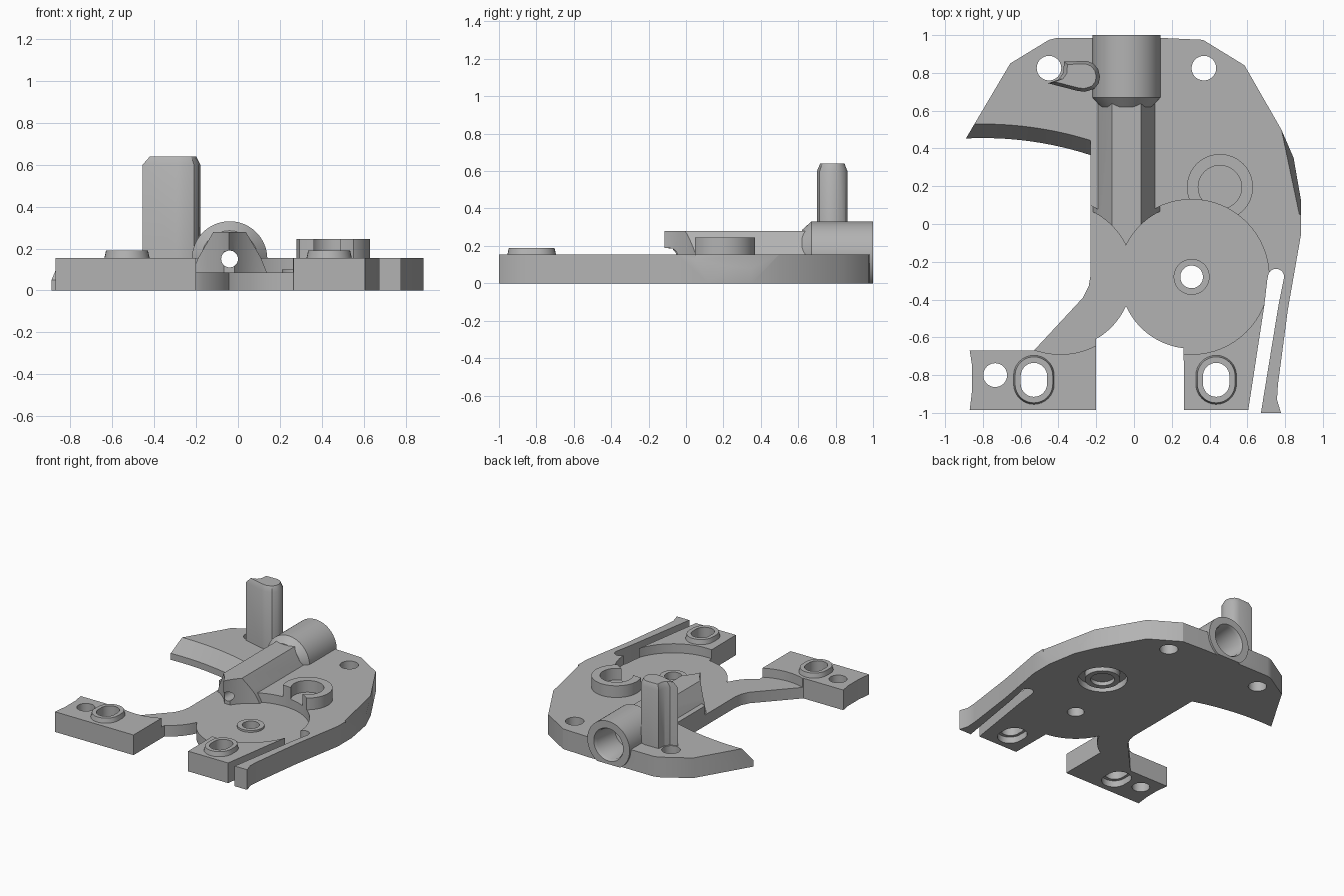
import bpy, bmesh
from math import sin, cos, pi, sqrt
from mathutils import Vector

if "Cube" in bpy.data.objects:
    bpy.data.objects.remove(bpy.data.objects["Cube"])

grey = bpy.data.materials.new("plain grey")
grey.use_nodes = True
grey.diffuse_color = (0.45, 0.45, 0.45, 1)
grey.node_tree.nodes["Principled BSDF"].inputs["Base Color"].default_value = grey.diffuse_color


def loft(name, rings):
    """Skin a stack of equal-length rings and cap both ends."""
    bm = bmesh.new()
    loops = [[bm.verts.new(p) for p in ring] for ring in rings]
    n = len(loops[0])
    for a, b in zip(loops, loops[1:]):
        for i in range(n):
            bm.faces.new((a[i], a[(i + 1) % n], b[(i + 1) % n], b[i]))
    bm.faces.new(loops[0])
    bm.faces.new(loops[-1])
    bmesh.ops.recalc_face_normals(bm, faces=bm.faces)
    mesh = bpy.data.meshes.new(name)
    bm.to_mesh(mesh)
    bm.free()
    mesh.materials.append(grey)
    obj = bpy.data.objects.new(name, mesh)
    bpy.context.collection.objects.link(obj)
    return obj


def prism(name, pts, z0, z1, top=None):
    return loft(name, [[(x, y, z0) for x, y in pts], [(x, y, z1) for x, y in top or pts]])


def arc(cx, cy, r, a0, a1, n=24):
    return [(cx + r * cos(a0 + (a1 - a0) * i / n), cy + r * sin(a0 + (a1 - a0) * i / n))
            for i in range(n + 1)]


def circle(cx, cy, r, n=64):
    return arc(cx, cy, r, 0, 2 * pi, n)[:-1]


def stadium(cx, cy, r, half):
    return arc(cx, cy + half, r, 0, pi, 16) + arc(cx, cy - half, r, pi, 2 * pi, 16)


def tube_y(name, stations):
    """Round solid along y on the barrel axis, from (y, radius) stations."""
    return loft(name, [[(x, y, z) for x, z in circle(AXIS_X, AXIS_Z, r)] for y, r in stations])


def box(x0, x1, y0, y1, z0, z1):
    return prism("cutter", [(x0, y0), (x1, y0), (x1, y1), (x0, y1)], z0, z1)


def cut(obj, *cutters):
    for c in cutters:
        mod = obj.modifiers.new("cut", 'BOOLEAN')
        mod.operation, mod.solver, mod.object = 'DIFFERENCE', 'EXACT', c
        bpy.context.view_layer.objects.active = obj
        bpy.ops.object.modifier_apply(modifier=mod.name)
        bpy.data.objects.remove(c)


def hole(pts, z0=-0.1, z1=0.5):
    return prism("cutter", pts, z0, z1)


TOP, FLOOR = 0.155, 0.085
AXIS_X, AXIS_Z = -0.04, 0.15
LEFT_GEAR, RIGHT_GEAR = (-0.39, -0.28), (0.305, -0.28)
FEET = [(-0.53, -0.825), (0.435, -0.825)]


def bore():
    return tube_y("cutter", [(-0.3, 0.04), (0.74, 0.04), (0.76, 0.115), (0.98, 0.115), (1.05, 0.15)])


def wing_arc(r):
    xs = [-0.23 - 0.66 * i / 16 for i in range(17)]
    return [(x, -1.39 + sqrt(r * r - (x + 0.8) ** 2)) for x in xs]


# Base plate outline, counter-clockwise from the right-rear foot corner
outline = [(-0.87, -0.985), (-0.2, -0.985), (-0.2, -0.607)]
outline += arc(*LEFT_GEAR, 0.38, -1.0, -0.42, 10)
outline += arc(*RIGHT_GEAR, 0.38, pi + 0.42, pi + 1.46, 16)
outline += [(0.265, -0.985), (0.605, -0.985), (0.69, -0.43), (0.705, -0.3)]
outline += arc(0.752, -0.28, 0.043, pi, 0, 10)
outline += [(0.765, -0.43), (0.672, -1.0), (0.778, -1.0), (0.757, -0.93), (0.762, -0.85),
            (0.815, -0.45), (0.885, -0.05), (0.885, 0.12), (0.845, 0.35), (0.78, 0.5),
            (0.585, 0.84), (0.365, 0.975), (0.145, 0.985), (-0.41, 0.985), (-0.45, 0.975),
            (-0.655, 0.85)]
outline += wing_arc(1.845)[::-1]
outline += [(-0.23, -0.27), (-0.24, -0.33), (-0.27, -0.39), (-0.53, -0.67),
            (-0.87, -0.67), (-0.857, -0.75), (-0.857, -0.88)]
plate = prism("base_plate", outline, 0, TOP)

# Gear recesses, screw holes and barrel bore
cut(plate, hole(circle(*LEFT_GEAR, 0.41), FLOOR), hole(circle(*RIGHT_GEAR, 0.41), FLOOR))
for x, y, r in [(-0.45, 0.825, 0.065), (0.37, 0.825, 0.065), (-0.735, -0.8, 0.063),
                (*RIGHT_GEAR, 0.06)]:
    cut(plate, hole(circle(x, y, r)))
for x, y in FEET:
    cut(plate, hole(stadium(x, y, 0.07, 0.02)), hole(stadium(x, y, 0.09, 0.025), -0.1, 0.05))
cut(plate, bore())

# Sloping front edge of the wing and bevel on the left flank
tail = [(-1.0, 0.45), (-1.0, 0.2), (-0.23, 0.2)]
cut(plate, prism("cutter", wing_arc(1.845) + tail, 0.05, TOP + 0.001, wing_arc(1.92) + tail))
flank = [(0.78, 0.5), (0.875, 0.05), (1.1, 0.05), (1.1, 0.5)]
low = [(0.85, 0.5), (0.93, 0.05), (1.1, 0.05), (1.1, 0.5)]
cut(plate, prism("cutter", low, 0, TOP + 0.001, flank))

# Ring groove and pocket on the underside
groove = hole(circle(0.455, 0.195, 0.175), -0.1, 0.05)
cut(groove, hole(circle(0.455, 0.195, 0.125), -0.2, 0.2))
cut(plate, groove, hole(circle(0.455, 0.195, 0.085), -0.1, 0.03))

# Open ring post beside the right gear
ring = prism("open_ring_post", circle(0.455, 0.195, 0.175), TOP - 0.02, 0.245)
cut(ring, hole(circle(0.455, 0.195, 0.115)), hole(circle(*RIGHT_GEAR, 0.41)))

# Raised slotted bosses on the feet
for side, (x, y) in zip(("right", "left"), FEET):
    boss = prism(side + "_foot_boss", stadium(x, y, 0.11, 0.022), TOP - 0.01, 0.19,
                 stadium(x, y, 0.1, 0.022))
    cut(boss, hole(stadium(x, y, 0.07, 0.02)))

# Pivot collar in the gear recess
collar = prism("pivot_collar", circle(*RIGHT_GEAR, 0.095), FLOOR - 0.01, FLOOR + 0.015)
cut(collar, hole(circle(*RIGHT_GEAR, 0.06)))

# Faceted feed channel, its nose carved by both gear circles
half = [(0.18, FLOOR - 0.005), (0.15, TOP), (0.077, 0.28)]
section = [(AXIS_X + x, z) for x, z in half] + [(AXIS_X - x, z) for x, z in half[::-1]]
channel = loft("feed_channel", [[(x, y, z) for x, z in section] for y in (-0.2, 0.68)])
cut(channel, hole(circle(*LEFT_GEAR, 0.385)), hole(circle(*RIGHT_GEAR, 0.385)),
    box(-0.3, 0.2, -0.3, -0.07, 0, 0.185), bore())
# Remove the loose tip left in front of the gear circles
bm = bmesh.new()
bm.from_mesh(channel.data)
bmesh.ops.delete(bm, geom=[v for v in bm.verts if v.co.y < -0.15], context='VERTS')
bm.to_mesh(channel.data)
bm.free()

# Barrel at the back
barrel = tube_y("barrel", [(0.62, 0.135), (0.67, 0.18), (1.0, 0.18)])
cut(barrel, box(-0.5, 0.5, 0.5, 1.2, -0.2, 0), bore())

# Upright post with a hollowed flank next to the screw hole
foot = [(-0.37, 0.86), (-0.25, 0.863), (-0.215, 0.85), (-0.19, 0.82), (-0.18, 0.78), (-0.187, 0.745),
        (-0.21, 0.715), (-0.26, 0.70), (-0.3, 0.705), (-0.455, 0.745), (-0.4, 0.765), (-0.375, 0.8)]
mid = Vector((-0.28, 0.785))
tip = [tuple(mid + (Vector(p) - mid) * 0.8) for p in foot]
loft("upright_post", [[(x, y, z) for x, y in pts]
                      for pts, z in ((foot, TOP - 0.02), (foot, 0.6), (tip, 0.64))])

# Smooth curved walls, keep hard edges
bpy.ops.object.select_all(action='DESELECT')
for obj in bpy.context.collection.objects:
    if obj.type == 'MESH' and obj.data.materials and obj.data.materials[0] == grey:
        obj.select_set(True)
        bpy.context.view_layer.objects.active = obj
bpy.ops.object.shade_smooth_by_angle(angle=0.5)
